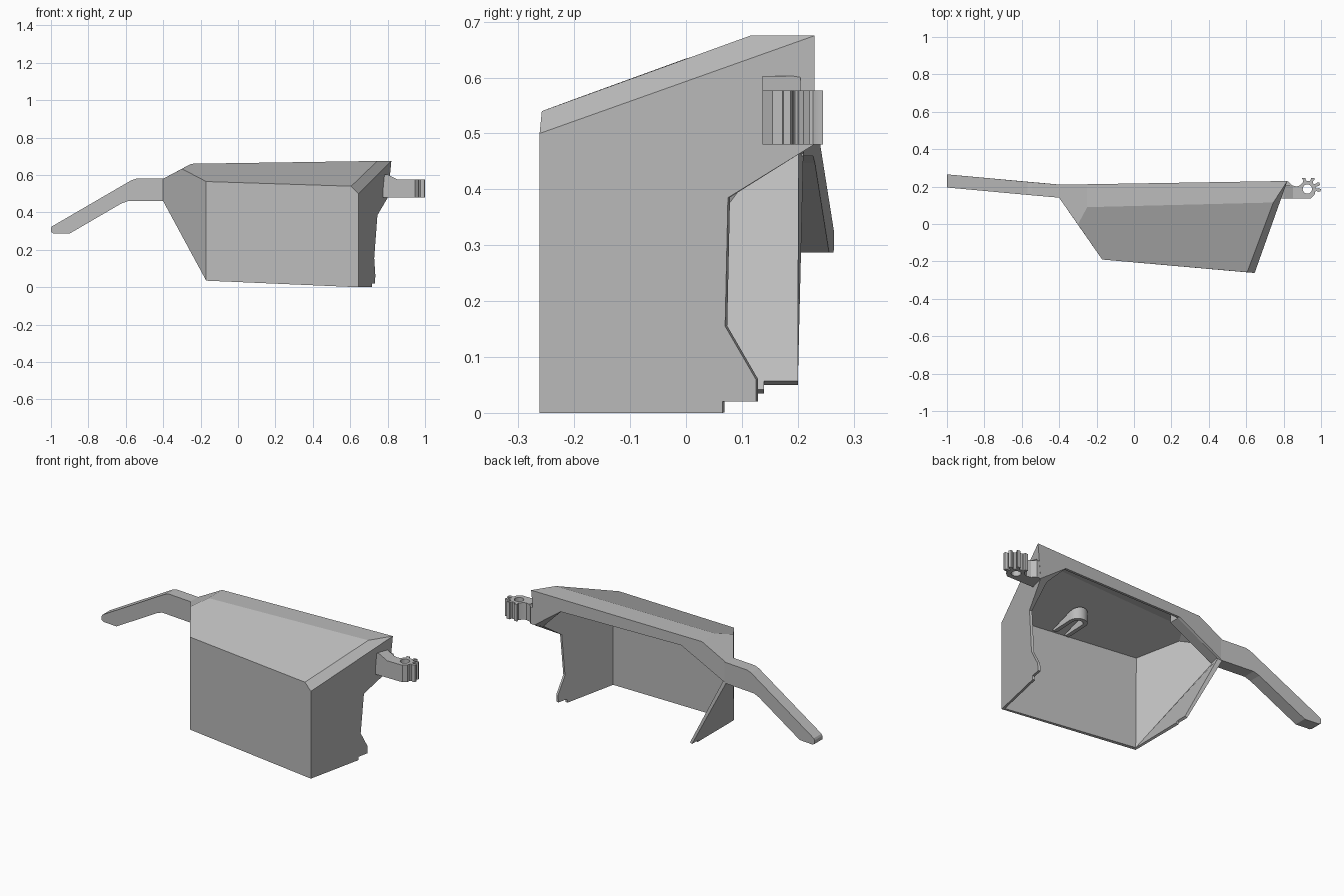
import bpy
import bmesh
from math import sin, cos, pi, radians

cube = bpy.data.objects.get("Cube")
if cube:
    bpy.data.objects.remove(cube, do_unlink=True)

grey = bpy.data.materials.new("plain grey")
grey.use_nodes = True
grey.diffuse_color = (0.5, 0.5, 0.5, 1)
grey.node_tree.nodes["Principled BSDF"].inputs["Base Color"].default_value = (0.5, 0.5, 0.5, 1)


def finish(bm, name):
    mesh = bpy.data.meshes.new(name)
    bm.to_mesh(mesh)
    bm.free()
    mesh.materials.append(grey)
    obj = bpy.data.objects.new(name, mesh)
    bpy.context.collection.objects.link(obj)
    return obj


def prism(name, outline, near, far):
    """Join two copies of an outline, each placed by its own function."""
    bm = bmesh.new()
    a = [bm.verts.new(near(u, v)) for u, v in outline]
    b = [bm.verts.new(far(u, v)) for u, v in outline]
    bm.faces.new(a)
    bm.faces.new(b[::-1])
    for i in range(len(a)):
        j = (i + 1) % len(a)
        bm.faces.new((a[i], b[i], b[j], a[j]))
    bmesh.ops.recalc_face_normals(bm, faces=bm.faces)
    return finish(bm, name)


def upright(name, outline, z0, z1):
    return prism(name, outline, lambda x, y: (x, y, z0), lambda x, y: (x, y, z1))


def apply_boolean(obj, cutter, operation="DIFFERENCE"):
    mod = obj.modifiers.new("cut", "BOOLEAN")
    mod.operation = operation
    mod.object = cutter
    mod.solver = "EXACT"
    cutter.hide_render = True
    cutter.hide_viewport = True


def back(x):
    return 0.2166 + 0.0164 * x


def right_wall(y, z):
    return (0.645 + (y + 0.26) * (0.22 + 0.207 * z), y, z)


def left_slope(y, z):
    return (-0.17 - 0.23 * (z - 0.035) / 0.425, y, z)


# Thin cover: corner points shared by its panels
A = (-0.17, -0.19, 0.035)
B = (0.645, -0.262, 0.0)
C = (0.645, -0.262, 0.50)
C2 = (0.605, -0.258, 0.54)
D = (-0.17, -0.19, 0.565)
S = (-0.30, -0.003, 0.633)
T = (-0.25, 0.09, 0.66)
K = (0.745, 0.115, 0.675)
E = (-0.25, back(-0.25), 0.66)
F = (0.82, back(0.82), 0.675)
R1, R2 = (-0.4, 0.14, 0.58), (-0.4, back(-0.4), 0.58)
Q1, Q2 = (-0.4, 0.14, 0.46), (-0.4, back(-0.4), 0.46)
G = right_wall(0.229, 0.48)

right_edge = [(0.065, 0), (0.065, 0.02), (0.125, 0.02), (0.125, 0.06),
              (0.07, 0.155), (0.075, 0.385)]
left_edge = [(0.14, 0.035), (0.14, 0.05), (0.2, 0.05)]
panels = [
    [A, B, C, C2, D],                                             # front
    [D, C2, K, T, S],                                             # sloping top
    [T, K, F, E],                                                 # flat top
    [C2, C, F, K],                                                # right chamfer
    [S, T, E, R2, R1],                                            # left shoulder
    [A, D, S, R1, Q1],                                            # left wall
    [A, Q1, Q2] + [left_slope(*p) for p in left_edge[::-1]],      # left underside
    [R1, R2, Q2, Q1],                                             # arm root
    [B] + [right_wall(*p) for p in right_edge] + [G, F, C],       # right wall
    [F, G, (0.635, back(0.635), 0.60), (-0.12, back(-0.12), 0.605), Q2, R2, E],
]
bm = bmesh.new()
verts = {}
for panel in panels:
    for p in panel:
        if p not in verts:
            verts[p] = bm.verts.new(p)
    bm.faces.new([verts[p] for p in panel])
bmesh.ops.recalc_face_normals(bm, faces=bm.faces)
bm.faces.ensure_lookup_table()
if bm.faces[0].normal.y > 0:
    bmesh.ops.reverse_faces(bm, faces=bm.faces)
cover = finish(bm, "cover_shell")
thick = cover.modifiers.new("thickness", "SOLIDIFY")
thick.thickness = 0.014
thick.offset = -1
thick.use_even_offset = True

# Bent side arm, drifting backwards as it goes outward
arm = [(-0.39, 0.46), (-0.39, 0.58), (-0.545, 0.58), (-0.57, 0.572), (-0.995, 0.325),
       (-1.0, 0.315), (-1.0, 0.295), (-0.985, 0.287), (-0.9, 0.287), (-0.625, 0.447),
       (-0.59, 0.46)]


def arm_y(x):
    return 0.14 + max(0, -0.4 - x) * 0.092


prism("side_arm", arm, lambda x, z: (x, arm_y(x), z), lambda x, z: (x, arm_y(x) + 0.07, z))

# Solid root of the arm inside the cover
root = [(-0.395, 0.464), (-0.12, 0.606), (-0.12, 0.652), (-0.25, 0.652), (-0.395, 0.574)]
prism("arm_root", root, lambda x, z: (x, 0.14, z), lambda x, z: (x, back(x) - 0.003, z))

# Hinge block with small teeth round a pin hole
cx, cy = 0.927, 0.187
outline = [(0.775, 0.137), (0.945, 0.137), (0.965, 0.155)]
for angle in (-5, 24, 62, 108):
    for turn, radius in ((-13, 0.044), (-8, 0.05), (-9, 0.062), (-5, 0.072),
                         (5, 0.072), (9, 0.062), (8, 0.05), (13, 0.044)):
        t = radians(angle + turn)
        outline.append((min(1.0, cx + radius * cos(t)), min(0.245, cy + radius * sin(t))))
outline += [(0.885, 0.205), (0.87, 0.2), (0.845, 0.207), (0.825, 0.228), (0.80, 0.228)]
hinge = upright("hinge_block", outline, 0.48, 0.577)
pin = upright("pin_hole_cutter", [(cx + 0.025 * cos(i * pi / 10), cy + 0.025 * sin(i * pi / 10))
                                  for i in range(20)], 0.4, 0.7)
apply_boolean(hinge, pin)

# Gusset above the hinge
prism("hinge_gusset", [(0.775, 0.57), (0.775, 0.603), (0.80, 0.603), (0.85, 0.577), (0.85, 0.57)],
      lambda x, z: (x, 0.137, z), lambda x, z: (x, 0.205, z))

# U-shaped catch under the sloping top, open towards the front
hx, hy = 0.31, -0.07


def arch(radius, turns):
    return [(hx + radius * cos(t * pi / 10), hy + radius * sin(t * pi / 10)) for t in turns]


catch = [(hx + 0.05, -0.2)] + arch(0.05, range(11)) + [(hx - 0.05, -0.2), (hx - 0.028, -0.2)]
catch += arch(0.028, range(10, -1, -1)) + [(hx + 0.028, -0.2)]


def ceiling(x, y):
    return (x, y, 0.61 + 0.35 * y)


hook = prism("inner_catch", catch, lambda x, y: (x, y, min(0.535, 0.60 + 0.35 * y)), ceiling)

# Smooth only the gently rounded parts
for obj in (hinge, hook):
    bpy.ops.object.select_all(action="DESELECT")
    obj.select_set(True)
    bpy.context.view_layer.objects.active = obj
    bpy.ops.object.shade_smooth_by_angle(angle=radians(30))
